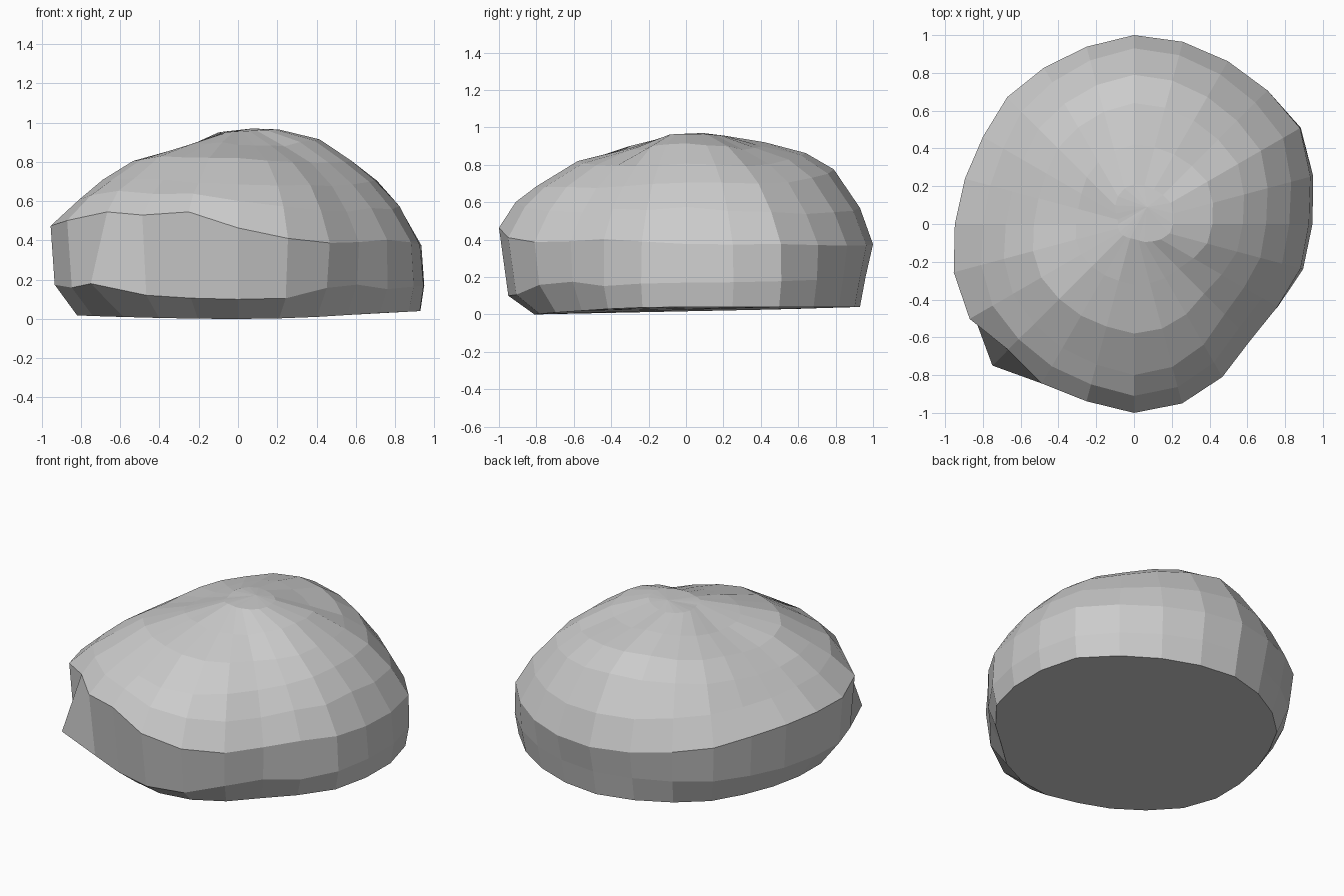
import bpy, bmesh, math, random

if "Cube" in bpy.data.objects:
    bpy.data.objects.remove(bpy.data.objects["Cube"])

random.seed(4)
SEG = 24

# Outline radius every 15 degrees, counter-clockwise from +x
outline = [.945, .985, 1.03, 1.01, 1.0, 1.0, 1.0, .97, .95, .94, .91, .91,
           .93, .97, .99, 1.06, .97, .97, 1.0, .985, .94, .88, .89, .93]

# Stacked rings: (outline scale, height) towards east, north, west, south
rings = [
    [(.98, .04), (.93, .04), (.88, .02), (.81, .0)],
    [(1.0, .17), (.96, .20), (1.0, .18), (.95, .10)],
    [(.98, .38), (1.0, .37), (1.02, .48), (1.0, .46)],
    [(.87, .57), (.93, .57), (.86, .60), (.91, .60)],
    [(.74, .71), (.79, .77), (.73, .70), (.80, .69)],
    [(.61, .81), (.64, .86), (.57, .79), (.58, .82)],
    [(.44, .92), (.42, .915), (.33, .86), (.32, .89)],
    [(.22, .965), (.21, .955), (.09, .945), (.08, .955)],
]

# Height changes along the chipped front ledge, by segment
ledge = {14: .03, 15: .07, 16: .06, 17: .08, 18: 0, 19: -.04, 20: -.05, 21: -.03}


def blend(ring, i):
    """Ease between the four compass profiles."""
    q, f = divmod(i * 4 / SEG, 1)
    a, b = ring[int(q) % 4], ring[(int(q) + 1) % 4]
    f = f * f * (3 - 2 * f)
    return [u + (v - u) * f for u, v in zip(a, b)]


def near(i, centre):
    """1 at the centre segment, fading to 0 three segments away."""
    return max(0, 1 - abs(i - centre) / 3)


bm = bmesh.new()
loops = []
for k, ring in enumerate(rings):
    loop = []
    for i in range(SEG):
        scale, z = blend(ring, i)
        r = outline[i] * scale
        # Overhanging toe at the front left corner
        if i == 15:
            if k == 1:
                r, z = 1.06, .18
            else:
                r *= .88 if k == 2 else .92
        # Front ledge and chipped facets
        if k == 2:
            z += ledge.get(i, 0)
        elif k == 3:
            z += ledge.get(i, 0) * .4
        elif k == 1 and i in (20, 21):
            z += .04
        # Flattened back right, lower front right, fuller front left shoulders
        if 3 <= k <= 6:
            z += .02 * near(i, 15) - .035 * near(i, 3) - .025 * near(i, 21)
        if 2 <= k <= 6:
            z += random.uniform(-.006, .006)
        a = math.tau * i / SEG
        loop.append(bm.verts.new((r * math.cos(a), r * math.sin(a), z)))
    loops.append(loop)

# Sides, flat underside and peak
for lo, hi in zip(loops, loops[1:]):
    for i in range(SEG):
        j = (i + 1) % SEG
        bm.faces.new((lo[i], lo[j], hi[j], hi[i]))
bm.faces.new(loops[0][::-1])
peak = bm.verts.new((.07, .09, .97))
for i in range(SEG):
    bm.faces.new((loops[-1][i], loops[-1][(i + 1) % SEG], peak))

bmesh.ops.recalc_face_normals(bm, faces=bm.faces)
mesh = bpy.data.meshes.new("boulder")
bm.to_mesh(mesh)
bm.free()
boulder = bpy.data.objects.new("boulder", mesh)
bpy.context.collection.objects.link(boulder)
